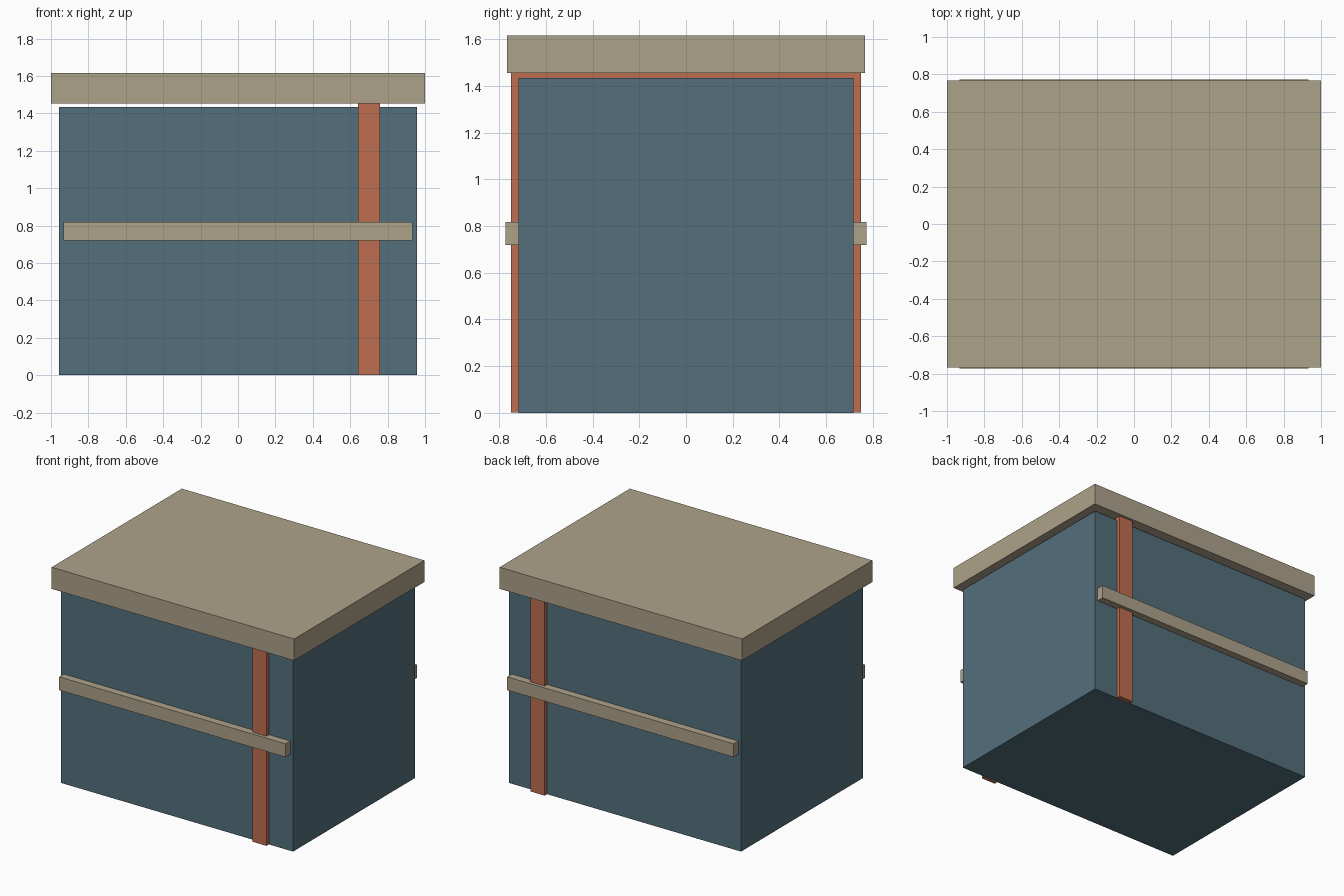
import bpy

cube = bpy.data.objects.get("Cube")
if cube:
    bpy.data.objects.remove(cube, do_unlink=True)


def make_material(name, rgb):
    mat = bpy.data.materials.new(name)
    mat.use_nodes = True
    colour = (*rgb, 1.0)
    mat.diffuse_color = colour
    mat.node_tree.nodes["Principled BSDF"].inputs["Base Color"].default_value = colour
    return mat


def make_box(name, low, high, mat):
    """Box between two opposite corners."""
    centre = [(a + b) / 2 for a, b in zip(low, high)]
    size = [b - a for a, b in zip(low, high)]
    bpy.ops.mesh.primitive_cube_add(size=1, location=centre)
    obj = bpy.context.object
    obj.name = name
    obj.scale = size
    bpy.ops.object.transform_apply(location=False, rotation=False, scale=True)
    obj.data.materials.append(mat)
    return obj


slate = make_material("slate blue", (0.087, 0.162, 0.202))
tan = make_material("tan", (0.423, 0.361, 0.254))
rust = make_material("rust orange", (0.515, 0.156, 0.080))

# Main body and the lid floating just above it
make_box("body", (-0.957, -0.718, 0), (0.957, 0.718, 1.433), slate)
make_box("lid", (-1, -0.767, 1.454), (1, 0.767, 1.615), tan)

# Upright band that wraps the body and carries the lid
make_box("band", (0.642, -0.748, 0.001), (0.758, 0.748, 1.454), rust)

# Horizontal rails on the front and back
for name, side in (("front_rail", -1), ("back_rail", 1)):
    y_low, y_high = sorted((side * 0.70, side * 0.773))
    make_box(name, (-0.934, y_low, 0.719), (0.934, y_high, 0.818), tan)
